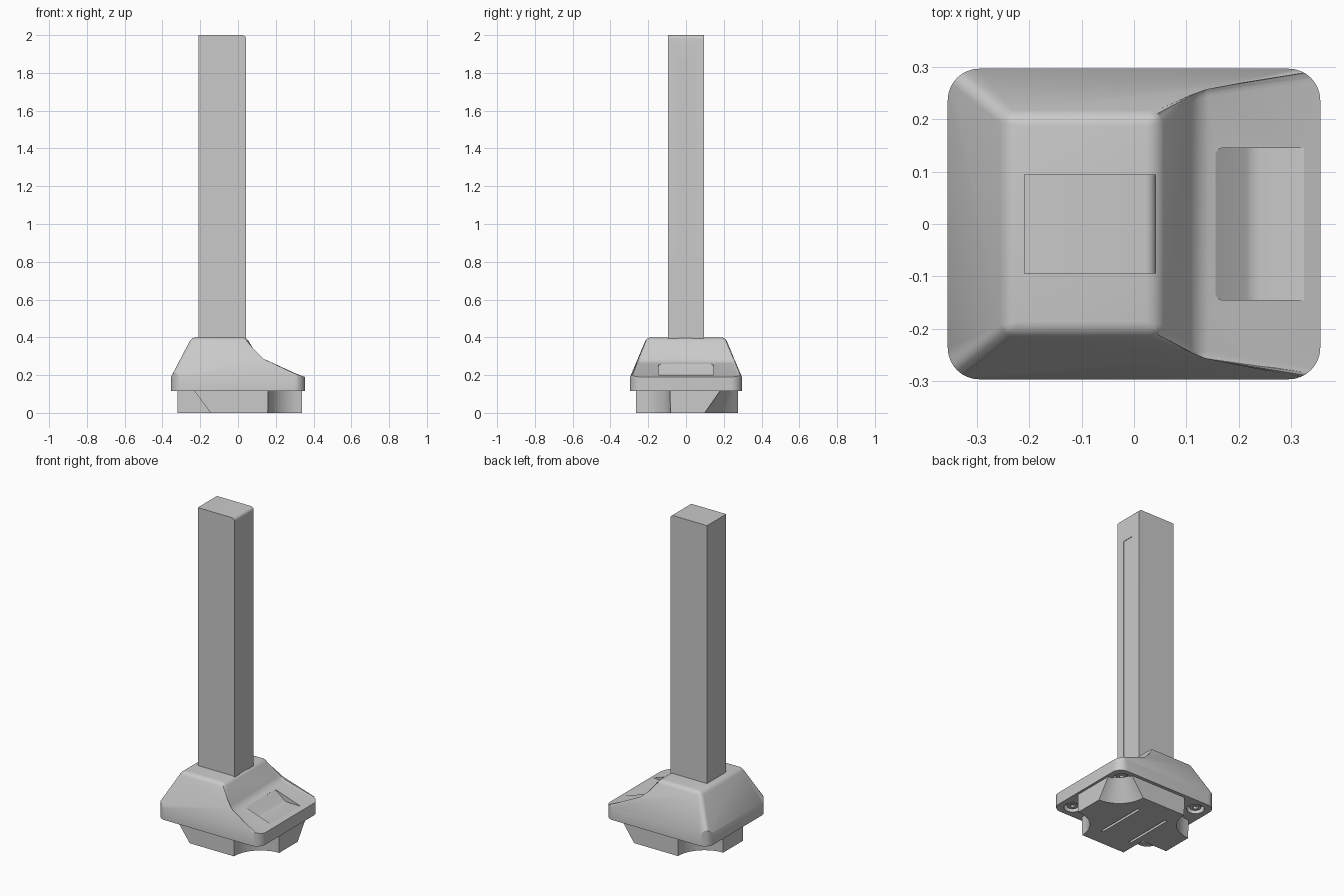
import bpy, bmesh, math

cube = bpy.data.objects.get("Cube")
if cube:
    bpy.data.objects.remove(cube, do_unlink=True)

grey = bpy.data.materials.new("plain_grey")
grey.use_nodes = True
colour = (0.59, 0.59, 0.59, 1)
grey.diffuse_color = colour
grey.node_tree.nodes["Principled BSDF"].inputs["Base Color"].default_value = colour


def finish(name, bm):
    bmesh.ops.recalc_face_normals(bm, faces=bm.faces[:])
    mesh = bpy.data.meshes.new(name)
    bm.to_mesh(mesh)
    bm.free()
    mesh.materials.append(grey)
    ob = bpy.data.objects.new(name, mesh)
    bpy.context.collection.objects.link(ob)
    return ob


def bevel(bm, rule, offset, segments=5):
    """Round the edges whose two end points satisfy the rule."""
    edges = [e for e in bm.edges if rule(e.verts[0].co, e.verts[1].co)]
    bmesh.ops.bevel(bm, geom=edges, offset=offset, segments=segments,
                    affect='EDGES', profile=0.5, clamp_overlap=True)


def vertical(a, b):
    return abs(a.x - b.x) + abs(a.y - b.y) < 0.001


def box(x0, x1, y0, y1, z0, z1):
    bm = bmesh.new()
    bmesh.ops.create_cube(bm, size=1)
    for v in bm.verts:
        v.co.x = x1 if v.co.x > 0 else x0
        v.co.y = y1 if v.co.y > 0 else y0
        v.co.z = z1 if v.co.z > 0 else z0
    return bm


def prism(profile, half_width):
    """Extrude an x-z profile along y; half_width may depend on z."""
    bm = bmesh.new()
    sides = [[bm.verts.new((x, s * half_width(z), z)) for x, z in profile]
             for s in (-1, 1)]
    for ring in sides:
        bm.faces.new(ring)
    for i in range(len(profile)):
        j = (i + 1) % len(profile)
        bm.faces.new((sides[0][i], sides[0][j], sides[1][j], sides[1][i]))
    return bm


def cone(x, y, z0, z1, r0, r1, segments=40):
    bm = bmesh.new()
    bmesh.ops.create_cone(bm, cap_ends=True, segments=segments,
                          radius1=r0, radius2=r1, depth=z1 - z0)
    bmesh.ops.translate(bm, verts=bm.verts, vec=(x, y, (z0 + z1) / 2))
    return bm


def boolean(ob, bm, operation='DIFFERENCE'):
    cutter = finish("cutter", bm)
    mod = ob.modifiers.new("cut", 'BOOLEAN')
    mod.object, mod.operation, mod.solver = cutter, operation, 'EXACT'
    bpy.context.view_layer.objects.active = ob
    bpy.ops.object.modifier_apply(modifier=mod.name)
    bpy.data.objects.remove(cutter, do_unlink=True)


def smooth(ob, angle=28):
    bpy.ops.object.select_all(action='DESELECT')
    ob.select_set(True)
    bpy.context.view_layer.objects.active = ob
    bpy.ops.object.shade_smooth_by_angle(angle=math.radians(angle))


# Housing: sloped tower and low shelf sharing the same leaning side walls,
# trimmed by a rounded outline that forms the upright rim
profile = [(-0.428, 0.05), (-0.245, 0.4), (0.045, 0.4), (0.12, 0.27),
           (0.45, 0.158), (0.45, 0.05)]
bm = prism(profile, lambda z: 0.296 - (z - 0.19) * 0.42)
bevel(bm, lambda a, b: (a.z + b.z) / 2 > 0.2, 0.022)
housing = finish("housing", bm)
outline = box(-0.355, 0.355, -0.296, 0.296, 0.115, 0.6)
bevel(outline, vertical, 0.06, 8)
boolean(housing, outline, 'INTERSECT')

# Finger recess in the shelf
recess = prism([(0.155, 0.258), (0.225, 0.2), (0.335, 0.2), (0.335, 0.4),
                (0.155, 0.4)], lambda z: 0.145)
bevel(recess, lambda a, b: vertical(a, b) or abs(a.y - b.y) > 0.2 and a.z < 0.21, 0.014, 4)
boolean(housing, recess)

# Counterbored screws under the four corners
corners = [(sx, sy) for sx in (-1, 1) for sy in (-1, 1)]
for sx, sy in corners:
    boolean(housing, cone(sx * 0.27, sy * 0.215, 0.1, 0.15, 0.05, 0.05, 32))
    screw = finish("screw", cone(sx * 0.27, sy * 0.215, 0.125, 0.155, 0.032, 0.032, 32))
    boolean(screw, cone(sx * 0.27, sy * 0.215, 0.12, 0.14, 0.016, 0.016, 6))
    smooth(screw)
smooth(housing)

# Lower block, scooped out at the corners to clear the screws
block = finish("lower_block", box(-0.32, 0.34, -0.265, 0.275, 0, 0.12))
for x, y, top_radius in ((0.34, 0.275, 0.085), (0.34, -0.265, 0.18), (-0.32, 0.275, 0.18)):
    boolean(block, cone(x, y, -0.01, 0.13, 0.183, top_radius))
# Slanted notch at the remaining corner
notch = prism([(-0.4, -0.01), (-0.138, -0.01), (-0.241, 0.13), (-0.4, 0.13)],
              lambda z: 0.1)
bmesh.ops.translate(notch, verts=notch.verts, vec=(0, -0.2, 0))
boolean(block, notch)
# Thin slots in the underside
for x in (-0.1, 0.1):
    boolean(block, box(x - 0.008, x + 0.008, -0.16, 0.16, -0.01, 0.02))
smooth(block)

# Upright column with a softened top edge and a shallow face channel
bm = box(-0.21, 0.042, -0.094, 0.094, 0.38, 2)
bevel(bm, lambda a, b: a.x > 0 and b.x > 0 and a.z > 1.9 and b.z > 1.9, 0.02)
column = finish("column", bm)
boolean(column, box(0.039, 0.06, -0.04, 0.035, 0.39, 1.85))
smooth(column)
